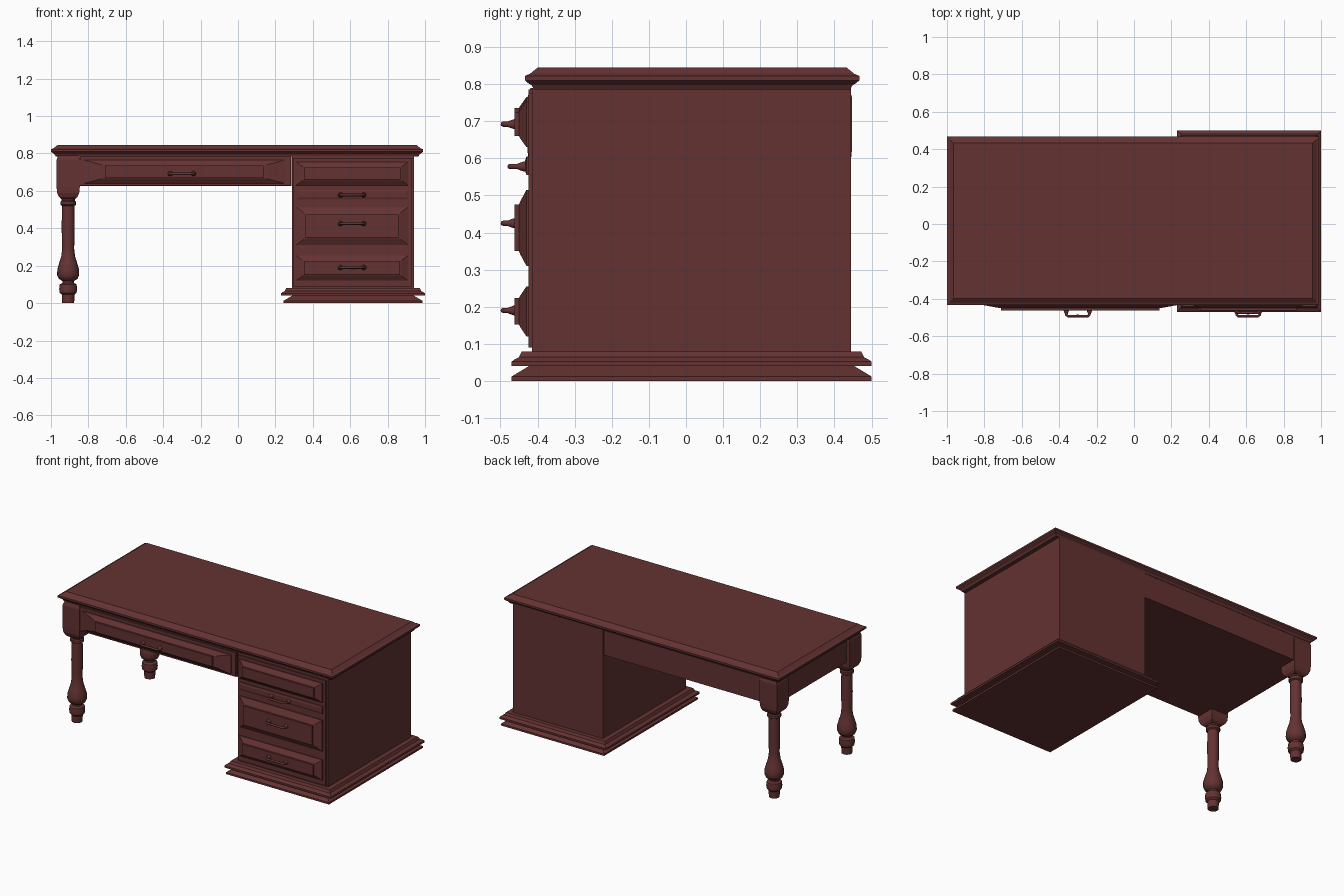
import bpy, bmesh, math
from mathutils import Vector

if "Cube" in bpy.data.objects:
    bpy.data.objects.remove(bpy.data.objects["Cube"])

wood = bpy.data.materials.new("dark_red_wood")
wood.use_nodes = True
COLOUR = (0.127, 0.032, 0.032, 1)
wood.diffuse_color = COLOUR
wood.node_tree.nodes["Principled BSDF"].inputs["Base Color"].default_value = COLOUR


def finish(name, bm, smooth=False):
    bmesh.ops.recalc_face_normals(bm, faces=bm.faces)
    mesh = bpy.data.meshes.new(name)
    bm.to_mesh(mesh)
    bm.free()
    mesh.materials.append(wood)
    obj = bpy.data.objects.new(name, mesh)
    bpy.context.collection.objects.link(obj)
    if smooth:
        bpy.ops.object.select_all(action='DESELECT')
        obj.select_set(True)
        bpy.context.view_layer.objects.active = obj
        bpy.ops.object.shade_smooth_by_angle(angle=math.radians(35))
    return obj


def bridge(bm, rings):
    """Skin a stack of vertex rings and cap both ends."""
    n = len(rings[0])
    for a, b in zip(rings, rings[1:]):
        for i in range(n):
            j = (i + 1) % n
            bm.faces.new((a[i], a[j], b[j], b[i]))
    bm.faces.new(rings[0])
    bm.faces.new(rings[-1])


def moulding(name, u, v, steps, axis='Z', smooth=False):
    """Rectangle u by v stepped through (inset_u, inset_v, level) along an axis."""
    bm = bmesh.new()
    rings = []
    for iu, iv, level in steps:
        u0, u1, v0, v1 = u[0] + iu, u[1] - iu, v[0] + iv, v[1] - iv
        ring = []
        for a, b in ((u0, v0), (u1, v0), (u1, v1), (u0, v1)):
            ring.append(bm.verts.new((a, b, level) if axis == 'Z' else (a, level, b)))
        rings.append(ring)
    bridge(bm, rings)
    return finish(name, bm, smooth)


def box(name, x, y, z):
    return moulding(name, x, y, [(0, 0, z[0]), (0, 0, z[1])])


def turned(name, centre, profile, sides=20):
    bm = bmesh.new()
    rings = []
    for r, z in profile:
        rings.append([bm.verts.new((centre[0] + r * math.cos(math.tau * i / sides),
                                    centre[1] + r * math.sin(math.tau * i / sides), z))
                      for i in range(sides)])
    bridge(bm, rings)
    return finish(name, bm, True)


def drawer(name, x, z, inset_x, inset_z):
    """Raised and fielded drawer front with a thin lip."""
    moulding(name, x, z, [(0, 0, -0.41), (0, 0, -0.43),
                          (inset_x * 0.8, inset_z * 0.8, -0.447),
                          (inset_x, inset_z, -0.45),
                          (inset_x, inset_z, -0.462)], 'Y')


def handle(name, x, y, z, reach=0.036):
    """Bowed bar pull on two flared posts."""
    curve = bpy.data.curves.new(name, 'CURVE')
    curve.dimensions = '3D'
    curve.bevel_depth = 0.007
    curve.bevel_resolution = 2
    curve.use_fill_caps = True
    half = 0.062
    path = [(-half, 0), (-half, -reach * 0.7), (-half * 0.85, -reach + 0.003),
            (0, -reach + 0.004), (half * 0.85, -reach + 0.003),
            (half, -reach * 0.7), (half, 0)]
    spline = curve.splines.new('POLY')
    spline.points.add(len(path) - 1)
    for p, (dx, dy) in zip(spline.points, path):
        p.co = (x + dx, y + dy, z, 1)
    obj = bpy.data.objects.new(name, curve)
    bpy.context.collection.objects.link(obj)
    curve.materials.append(wood)
    bpy.ops.object.select_all(action='DESELECT')
    obj.select_set(True)
    bpy.context.view_layer.objects.active = obj
    bpy.ops.object.convert(target='MESH')
    bpy.ops.object.shade_smooth_by_angle(angle=math.radians(50))
    for side in (-1, 1):
        bm = bmesh.new()
        rings = []
        for r, d in ((0.014, 0), (0.014, -0.004), (0.008, -0.02)):
            rings.append([bm.verts.new((x + side * half + r * math.cos(math.tau * i / 10), y + d,
                                        z + r * math.sin(math.tau * i / 10))) for i in range(10)])
        bridge(bm, rings)
        finish(name + ("_right_post" if side < 0 else "_left_post"), bm, True)


# Moulded table top
top_steps = [(0.025, 0.785), (0.018, 0.797), (0.008, 0.803), (0, 0.81), (0, 0.822),
             (0.014, 0.828), (0.026, 0.838), (0.035, 0.845)]
moulding("table_top", (-1, 0.99), (-0.434, 0.467), [(i, i, z) for i, z in top_steps])

# Pedestal cabinet and its two-part plinth
box("cabinet", (0.29, 0.94), (-0.415, 0.445), (0.07, 0.79))
box("cabinet_face_frame", (0.297, 0.93), (-0.424, -0.41), (0.09, 0.775))
lower = [(0, 0), (0, 0.012), (0.05, 0.042)]
upper = [(0, 0.04), (0, 0.052), (0.008, 0.058), (0.02, 0.064), (0.028, 0.08)]
moulding("plinth_lower", (0.243, 0.987), (-0.47, 0.5), [(i, i, z) for i, z in lower])
moulding("plinth_upper", (0.23, 1.0), (-0.47, 0.5), [(i, i, z) for i, z in upper])

# Cabinet drawers
for label, z0, z1, inset in (("top", 0.63, 0.755, 0.03), ("middle", 0.31, 0.515, 0.04),
                             ("bottom", 0.12, 0.255, 0.032)):
    drawer(label + "_drawer", (0.31, 0.91), (z0, z1), inset + 0.012, inset)
moulding("writing_slide", (0.31, 0.91), (0.555, 0.605),
         [(0, 0, -0.41), (0, 0, -0.43), (0.012, 0.012, -0.434)], 'Y')
handle("writing_slide_handle", 0.61, -0.434, 0.578, 0.044)
handle("middle_drawer_handle", 0.61, -0.46, 0.425)
handle("bottom_drawer_handle", 0.61, -0.46, 0.19)

# Apron box beside the cabinet, side rail and wide drawer
box("apron", (-0.855, 0.285), (-0.415, 0.44), (0.625, 0.79))
box("side_rail", (-0.95, -0.85), (-0.36, 0.4), (0.625, 0.79))
box("apron_face_frame", (-0.845, 0.28), (-0.424, -0.41), (0.628, 0.785))
drawer("wide_drawer", (-0.825, 0.25), (0.64, 0.765), 0.115, 0.03)
handle("wide_drawer_handle", -0.30, -0.46, 0.692)

# Turned legs with square blocks
LEG = [(0.032, 0), (0.034, 0.045), (0.045, 0.055), (0.048, 0.075), (0.045, 0.1),
       (0.03, 0.108), (0.03, 0.118), (0.05, 0.13), (0.059, 0.15), (0.058, 0.18),
       (0.048, 0.215), (0.037, 0.25), (0.032, 0.29), (0.035, 0.4), (0.033, 0.52),
       (0.042, 0.526), (0.042, 0.542), (0.036, 0.548), (0.038, 0.57)]
for label, y in (("front", -0.365), ("back", 0.385)):
    x = -0.908
    turned(label + "_leg", (x, y), LEG)
    moulding(label + "_leg_block", (x - 0.062, x + 0.062), (y - 0.062, y + 0.062),
             [(0.026, 0.026, 0.556), (0.012, 0.012, 0.568), (0.003, 0.003, 0.59),
              (0, 0, 0.62), (0, 0, 0.765), (0.008, 0.008, 0.79)])
